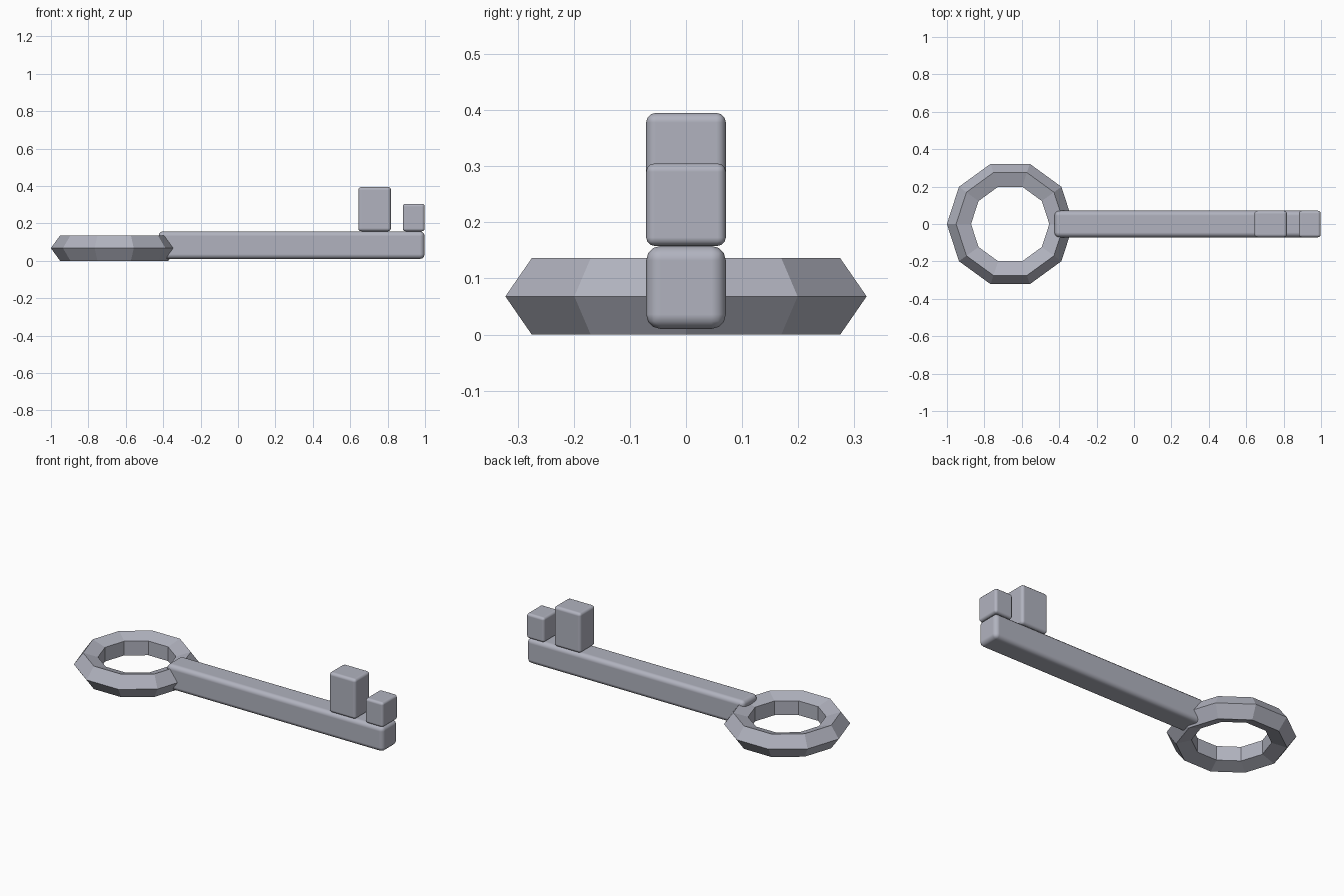
import bpy, math

if "Cube" in bpy.data.objects:
    bpy.data.objects.remove(bpy.data.objects["Cube"])

# Blue-grey metal shared by all parts
metal = bpy.data.materials.new("metal")
metal.diffuse_color = (0.44, 0.45, 0.52, 1)
metal.use_nodes = True
metal.node_tree.nodes["Principled BSDF"].inputs["Base Color"].default_value = metal.diffuse_color


def rounded_box(name, lo, hi, bevel):
    size = [b - a for a, b in zip(lo, hi)]
    center = [(a + b) / 2 for a, b in zip(lo, hi)]
    bpy.ops.mesh.primitive_cube_add(size=1, location=center)
    obj = bpy.context.object
    obj.name = name
    obj.scale = size
    bpy.ops.object.transform_apply(location=False, rotation=False, scale=True)
    mod = obj.modifiers.new("rounding", "BEVEL")
    mod.width = bevel
    mod.segments = 3
    mod.harden_normals = True
    bpy.ops.object.shade_smooth()
    obj.data.materials.append(metal)
    return obj


# Faceted ring handle: ten sides, five-sided cross-section
bpy.ops.mesh.primitive_torus_add(
    major_segments=10, minor_segments=5,
    major_radius=0.267, minor_radius=0.0715,
    location=(-0.662, 0, 0.068))
ring = bpy.context.object
ring.name = "ring_handle"
ring.data.materials.append(metal)
bpy.ops.object.shade_flat()

# Long shaft running into the ring
rounded_box("shaft", (-0.425, -0.071, 0.01), (0.998, 0.071, 0.158), 0.026)

# Two teeth standing on the end of the shaft
rounded_box("large_tooth", (0.643, -0.071, 0.158), (0.818, 0.071, 0.395), 0.017)
rounded_box("small_tooth", (0.881, -0.071, 0.158), (0.998, 0.071, 0.305), 0.015)
